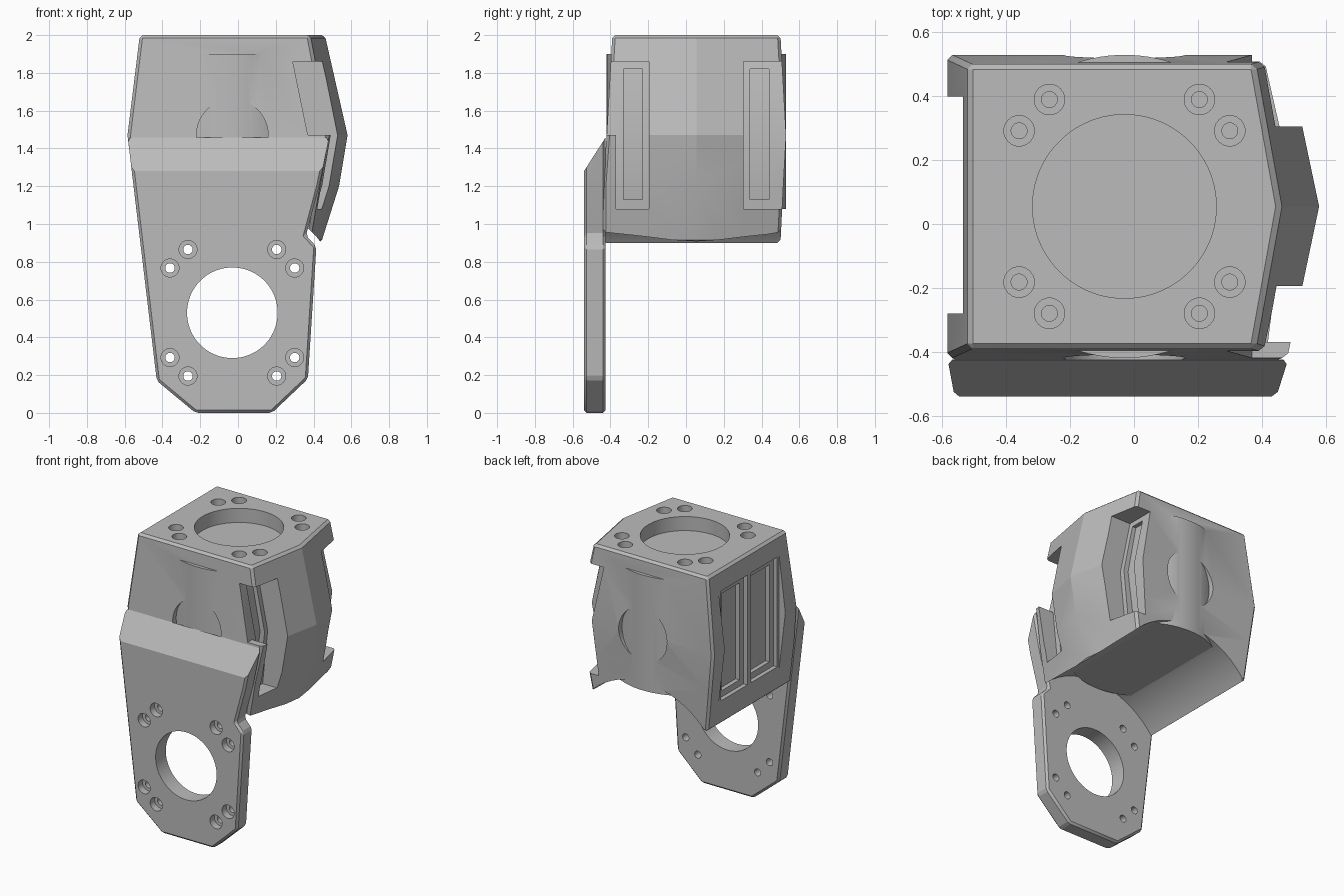
import bpy, bmesh, math
from mathutils import Vector

cube = bpy.data.objects.get("Cube")
if cube:
    bpy.data.objects.remove(cube, do_unlink=True)

GREY = bpy.data.materials.new("plain grey")
GREY.use_nodes = True
GREY.diffuse_color = (0.5, 0.5, 0.5, 1)
GREY.node_tree.nodes["Principled BSDF"].inputs["Base Color"].default_value = (0.5, 0.5, 0.5, 1)

CX, CY = -0.03, 0.055      # shared centre line of the joint
HOLE_Z = 0.53              # height of the lower joint axis


def loft(name, rings):
    """Solid skinned through matching rings of points."""
    bm = bmesh.new()
    loops = [[bm.verts.new(p) for p in ring] for ring in rings]
    n = len(loops[0])
    for a, b in zip(loops, loops[1:]):
        for i in range(n):
            j = (i + 1) % n
            bm.faces.new((a[i], a[j], b[j], b[i]))
    bm.faces.new(loops[0])
    bm.faces.new(loops[-1])
    bmesh.ops.recalc_face_normals(bm, faces=bm.faces)
    mesh = bpy.data.meshes.new(name)
    bm.to_mesh(mesh)
    bm.free()
    mesh.materials.append(GREY)
    obj = bpy.data.objects.new(name, mesh)
    bpy.context.collection.objects.link(obj)
    return obj


def prism(name, points, axis, lo, hi):
    """Extrude a 2D outline along x, y or z."""
    k = "xyz".index(axis)

    def place(p, d):
        q = list(p)
        q.insert(k, d)
        return Vector(q)
    return loft(name, [[place(p, d) for p in points] for d in (lo, hi)])


def disc(cx, cy, r, n=48):
    steps = [math.tau * (i + 0.5) / n for i in range(n)]
    return [(cx + r * math.cos(t), cy + r * math.sin(t)) for t in steps]


def rect(a, b, c, d):
    return [(a, c), (b, c), (b, d), (a, d)]


def apply(obj, kind, **settings):
    mod = obj.modifiers.new(kind.lower(), kind)
    for key, value in settings.items():
        setattr(mod, key, value)
    bpy.context.view_layer.objects.active = obj
    bpy.ops.object.modifier_apply(modifier=mod.name)


def combine(obj, other, operation="DIFFERENCE"):
    apply(obj, "BOOLEAN", operation=operation, object=other, solver="EXACT")
    bpy.data.objects.remove(other, do_unlink=True)


def chamfer(obj, width):
    apply(obj, "BEVEL", width=width, segments=1, limit_method="ANGLE",
          angle_limit=math.radians(35))


def bolt_circle(obj, axis, cx, cy, face, step, through):
    """Eight counterbored screw holes around a joint opening."""
    for sx in (-1, 1):
        for sy in (-1, 1):
            for dx, dy in ((0.33, 0.237), (0.235, 0.335)):
                x, y = cx + sx * dx, cy + sy * dy
                for r, end in ((0.048, step), (0.025, through)):
                    combine(obj, prism("cutter", disc(x, y, r, 20), axis, face, end))


# Housing: faceted shell with a ridge down its left side
sections = [  # z, right x, left corner x, ridge x, front y, back y
    (2.0, -0.52, 0.38, 0.46, -0.39, 0.50),
    (1.47, -0.585, 0.48, 0.58, -0.42, 0.53),
    (1.2, -0.553, 0.43, 0.535, -0.44, 0.515),
    (0.9, -0.517, 0.38, 0.44, -0.44, 0.50),
]
housing = loft("housing", [
    [(xr, yf, z), (xc, yf, z), (xa, CY, z), (xc, yb, z), (xr, yb, z)]
    for z, xr, xc, xa, yf, yb in sections])
chamfer(housing, 0.016)

# Arched clearance under the housing, above the lower joint
combine(housing, prism("cutter", disc(CX, HOLE_Z, 0.6, 64), "y", -1, 1))

# Recess between the two right corner posts
combine(housing, prism("cutter", rect(-0.8, -0.535, -0.28, 0.40), "z", 0.5, 2.2))

# Round windows, front and back, that show the motor drum
for lo, hi in ((-0.6, CY - 0.40), (CY + 0.40, 0.7)):
    combine(housing, prism("cutter", disc(CX, 1.47, 0.19), "y", lo, hi))
combine(housing, prism("drum", disc(CX, CY, 0.475, 96), "z", 1.08, 1.9), "UNION")

# Corner slots beside the ridge, each with a narrower inner groove
upper = [(0.29, 1.86), (0.37, 1.47), (0.8, 1.47), (0.8, 1.86)]
lower = [(0.37, 1.47), (0.33, 1.08), (0.8, 1.08), (0.8, 1.47)]
full = [upper[0], upper[1], lower[1], lower[2], upper[3]]
groove = [(0.27, 1.82), (0.335, 1.47), (0.29, 1.13), (0.8, 1.13), (0.8, 1.82)]
for outline, lo, hi in ((upper, -0.7, -0.195), (lower, -0.37, -0.195),
                        (full, 0.305, 0.8), (groove, -0.33, -0.23),
                        (groove, 0.34, 0.44)):
    combine(housing, prism("cutter", outline, "y", lo, hi))

# Twin stepped panels in the right side
for y0 in (-0.26, 0.075):
    for inset, depth in ((0, -0.505), (0.045, -0.475)):
        outline = rect(y0 + inset, y0 + 0.295 - inset, 1.08 + inset, 1.86 - inset)
        combine(housing, prism("cutter", outline, "x", -0.8, depth))

# Top joint opening and screws
combine(housing, prism("cutter", disc(CX, CY, 0.288, 64), "z", 1.9, 2.2))
bolt_circle(housing, "z", CX, CY, 2.2, 1.93, 1.88)

# Front mounting plate with sloped shoulder
plate = prism("mounting_plate", [
    (-0.585, 1.47), (-0.43, 0.17), (-0.225, 0.0), (0.18, 0.0), (0.37, 0.18),
    (0.415, 0.88), (0.36, 0.94), (0.43, 1.2), (0.485, 1.47)], "y", -0.54, -0.425)
chamfer(plate, 0.014)
combine(plate, prism("cutter", [(-0.54, 1.28), (-0.415, 1.475), (-0.415, 1.7),
                                (-0.8, 1.7), (-0.8, 1.28)], "x", -1, 1))
combine(plate, prism("cutter", disc(CX, HOLE_Z, 0.24, 64), "y", -1, 1))
bolt_circle(plate, "y", CX, HOLE_Z, -0.7, -0.49, -0.3)

# Crisp facets, smooth round walls
for obj in (housing, plate):
    bpy.ops.object.select_all(action="DESELECT")
    obj.select_set(True)
    bpy.context.view_layer.objects.active = obj
    bpy.ops.object.shade_smooth_by_angle(angle=math.radians(20))
